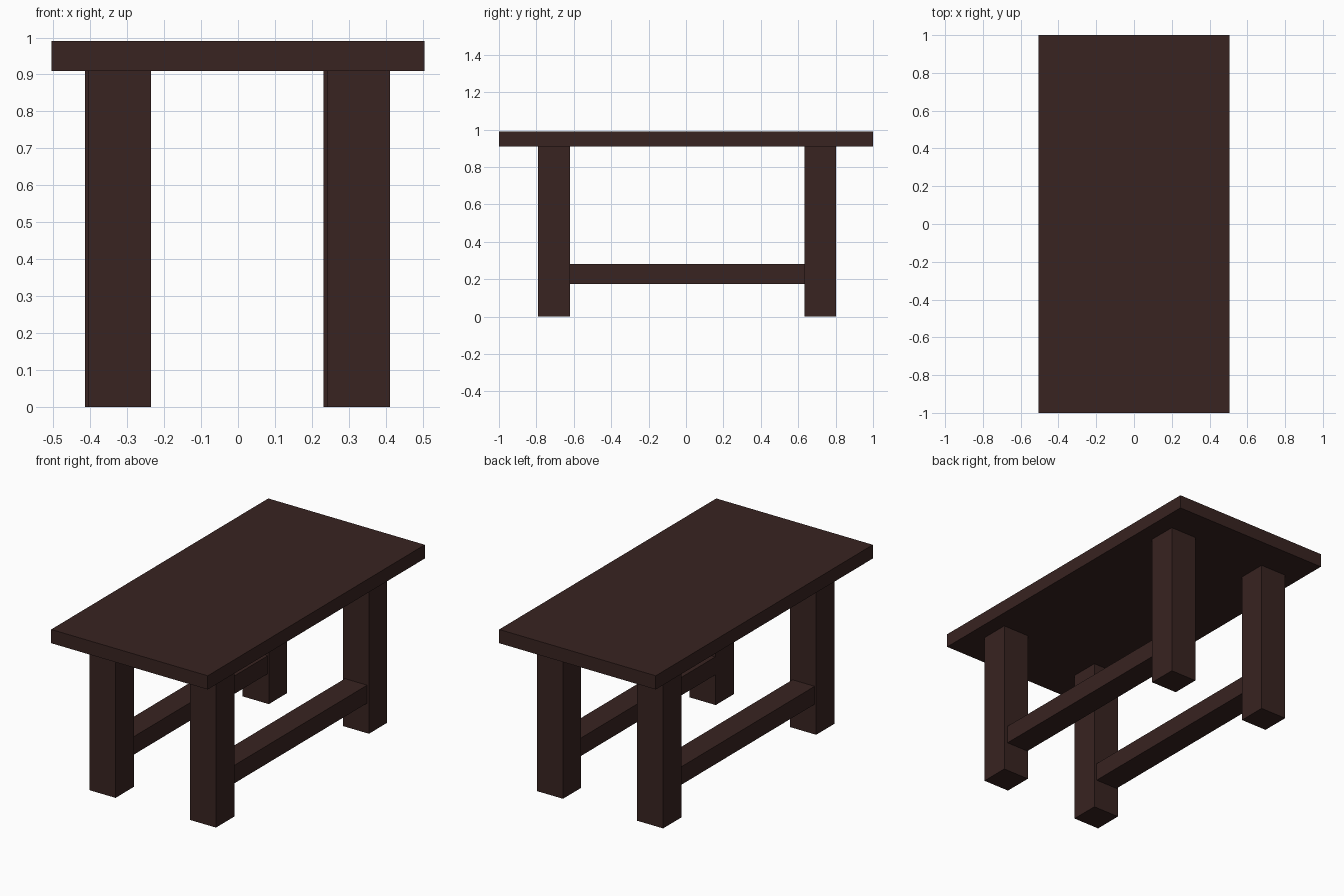
import bpy

if "Cube" in bpy.data.objects:
    bpy.data.objects.remove(bpy.data.objects["Cube"])

wood = bpy.data.materials.new("dark_wood")
wood.diffuse_color = (0.04, 0.017, 0.015, 1)
wood.use_nodes = True
wood.node_tree.nodes["Principled BSDF"].inputs["Base Color"].default_value = wood.diffuse_color


def box(name, x, y, z):
    """Box spanning the (min, max) range on each axis."""
    spans = (x, y, z)
    bpy.ops.mesh.primitive_cube_add(size=1)
    ob = bpy.context.object
    ob.name = name
    ob.location = [(a + b) / 2 for a, b in spans]
    ob.scale = [b - a for a, b in spans]
    bpy.ops.object.transform_apply(location=True, rotation=False, scale=True)
    ob.data.materials.append(wood)
    return ob


TOP_Z = 0.91
FRONT_Y = (-0.791, -0.621)
BACK_Y = (0.634, 0.802)

# Table top
box("table_top", (-0.505, 0.505), (-1, 1), (TOP_Z, 0.99))

# Legs, slightly offset between front and back
box("front_left_leg", (-0.405, -0.236), FRONT_Y, (0, TOP_Z))
box("front_right_leg", (0.243, 0.412), FRONT_Y, (0, TOP_Z))
box("back_left_leg", (-0.414, -0.245), BACK_Y, (0, TOP_Z))
box("back_right_leg", (0.232, 0.401), BACK_Y, (0, TOP_Z))

# Side stretchers between the front and back legs
for side, x in (("left", (-0.395, -0.252)), ("right", (0.246, 0.389))):
    box(side + "_stretcher", x, (FRONT_Y[1], BACK_Y[0]), (0.175, 0.28))
